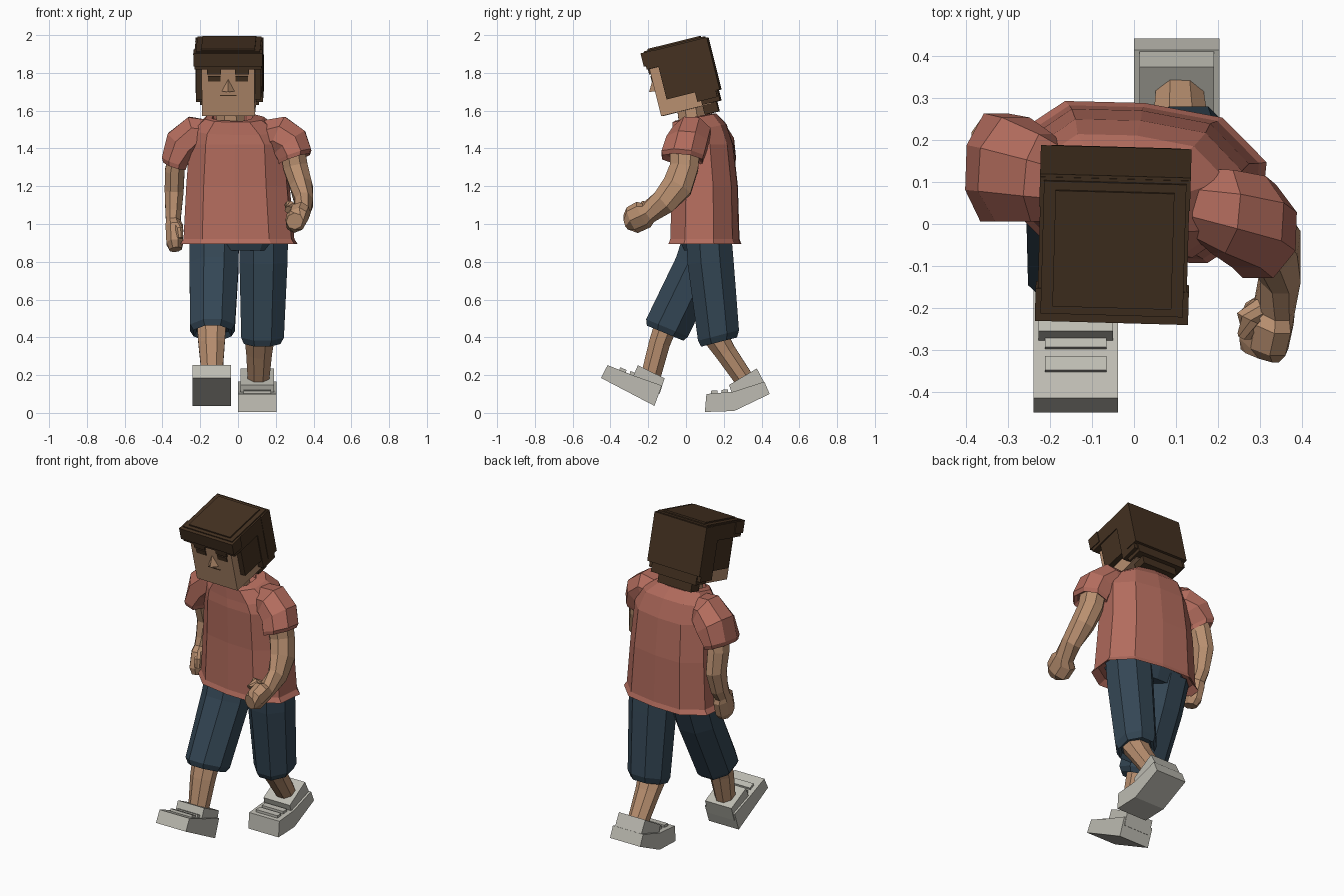
import bpy, bmesh
from math import radians, cos, sin, pi
from mathutils import Vector, Matrix


def material(name, rgb):
    m = bpy.data.materials.new(name)
    m.diffuse_color = (*rgb, 1)
    return m


SKIN = material("skin", (0.48, 0.275, 0.16))
SHIRT = material("coral_shirt", (0.45, 0.15, 0.11))
PANTS = material("navy_shorts", (0.034, 0.062, 0.09))
HAIR = material("dark_brown_hair", (0.058, 0.031, 0.015))
SHOE = material("light_grey_shoes", (0.51, 0.50, 0.445))


def finish(name, bm, mat):
    bmesh.ops.recalc_face_normals(bm, faces=bm.faces)
    me = bpy.data.meshes.new(name)
    bm.to_mesh(me)
    bm.free()
    me.materials.append(mat)
    ob = bpy.data.objects.new(name, me)
    bpy.context.collection.objects.link(ob)
    return ob


OCTAGON = [(cos((i + .5) * pi / 4) / cos(pi / 8), sin((i + .5) * pi / 4) / cos(pi / 8)) for i in range(8)]
BODY = [(1, 0), (.92, .62), (.42, 1), (-.42, 1), (-.92, .62),
        (-1, 0), (-.92, -.62), (-.42, -1), (.42, -1), (.92, -.62)]


def loft(name, mat, rings, section=OCTAGON, yaw=0):
    """Skin rings of (centre, depth radius, width radius, optional direction)."""
    bm = bmesh.new()
    loops = []
    depth = Matrix.Rotation(radians(yaw), 3, 'Z') @ Vector((0, 1, 0))
    for i, r in enumerate(rings):
        a, b = rings[max(i - 1, 0)][0], rings[min(i + 1, len(rings) - 1)][0]
        t = (Vector(r[3]) if len(r) > 3 else Vector(b) - Vector(a)).normalized()
        u = (depth - t * depth.dot(t)).normalized()
        v = t.cross(u)
        loops.append([bm.verts.new(Vector(r[0]) + u * p * r[1] + v * q * r[2]) for p, q in section])
    n = len(section)
    for lo, hi in zip(loops, loops[1:]):
        for i in range(n):
            bm.faces.new((lo[i], lo[(i + 1) % n], hi[(i + 1) % n], hi[i]))
    bm.faces.new(loops[0])
    bm.faces.new(loops[-1])
    return finish(name, bm, mat)


def box(name, mat, x, y, z, matrix):
    bm = bmesh.new()
    bmesh.ops.create_cube(bm, size=1)
    for v in bm.verts:
        p = [r[0] + (c + .5) * (r[1] - r[0]) for r, c in zip((x, y, z), v.co)]
        v.co = matrix @ Vector(p)
    return finish(name, bm, mat)


def prism(name, mat, x0, x1, profile):
    """Extrude a side profile of (y, z) points across x."""
    bm = bmesh.new()
    f = bm.faces.new([bm.verts.new((x0, y, z)) for y, z in profile])
    g = bmesh.ops.extrude_face_region(bm, geom=[f])["geom"]
    bmesh.ops.translate(bm, vec=(x1 - x0, 0, 0), verts=[e for e in g if isinstance(e, bmesh.types.BMVert)])
    return finish(name, bm, mat)


# Shirt body with flared hem and neckline
UP, NECK = (0, 0, 1), (0, -.2, 1)
loft("shirt", SHIRT, [
    ((0, .1, .93), .165, .27, UP), ((.005, .1, .893), .19, .305, UP), ((.005, .1, .92), .18, .287, UP),
    ((0, .1, 1.2), .172, .268, UP), ((0, .085, 1.42), .163, .252, UP),
    ((-.01, .07, 1.50), .145, .225, NECK), ((-.02, .045, 1.562), .118, .15, NECK),
    ((-.03, .035, 1.565), .095, .105, NECK), ((-.03, .035, 1.53), .09, .1, NECK)], BODY, -6)
loft("neck", SKIN, [((-.035, .04, 1.48), .07, .075), ((-.045, .02, 1.64), .07, .075)])

# Sleeves
loft("right_sleeve", SHIRT, [
    ((.14, .05, 1.46), .08, .09, (1, 0, 0)), ((.21, .03, 1.475), .1, .1, (.9, -.1, -.4)),
    ((.275, .005, 1.43), .11, .1, (.6, -.1, -.8)), ((.30, -.018, 1.365), .112, .092, (.3, -.1, -.9)),
    ((.298, -.02, 1.342), .107, .085, (.3, -.1, -.9)), ((.298, -.018, 1.36), .08, .07, (.3, -.1, -.9))])
loft("left_sleeve", SHIRT, [
    ((-.15, .09, 1.46), .08, .09, (-1, 0, 0)), ((-.22, .11, 1.475), .105, .1, (-.9, .1, -.4)),
    ((-.29, .13, 1.42), .125, .1, (-.6, .1, -.8)), ((-.335, .135, 1.335), .13, .07, (-.3, .1, -.9)),
    ((-.335, .135, 1.31), .122, .062, (-.3, .1, -.9)), ((-.33, .135, 1.335), .09, .05, (-.3, .1, -.9))])

# Arms with closed hands
loft("right_arm", SKIN, [
    ((.285, -.005, 1.42), .08, .065), ((.305, -.01, 1.3), .075, .065), ((.335, -.045, 1.2), .08, .06),
    ((.35, -.12, 1.115), .068, .048), ((.335, -.2, 1.06), .055, .045),
    ((.32, -.225, 1.05), .075, .055), ((.31, -.285, 1.02), .072, .052), ((.30, -.315, 1.015), .045, .04)])
loft("right_thumb", SKIN, [
    ((.30, -.2, 1.08), .025, .022), ((.272, -.225, 1.1), .028, .022), ((.268, -.265, 1.075), .02, .02)])
loft("left_arm", SKIN, [
    ((-.32, .14, 1.38), .08, .045), ((-.335, .165, 1.28), .075, .052), ((-.338, .19, 1.17), .07, .05),
    ((-.342, .165, 1.06), .058, .042), ((-.343, .14, 1.01), .048, .038),
    ((-.337, .125, .985), .066, .046), ((-.335, .1, .9), .065, .044), ((-.33, .09, .865), .045, .032)])
loft("left_thumb", SKIN, [
    ((-.325, .09, 1.0), .022, .02), ((-.31, .06, .97), .025, .02), ((-.307, .05, .925), .018, .016)])

# Shorts
loft("shorts_hips", PANTS, [((0, .1, .86), .11, .2), ((0, .1, .95), .15, .25)], BODY, -4)
LEAN = (0, -.38, -.92)
loft("left_shorts_leg", PANTS, [
    ((-.125, .115, .94), .125, .13, (0, -.2, -1)), ((-.127, .06, .78), .12, .13, LEAN),
    ((-.135, -.1, .45), .12, .118, LEAN), ((-.135, -.11, .422), .105, .10, LEAN),
    ((-.135, -.1, .445), .08, .085, LEAN)])
BACK = (0, .25, -.97)
loft("right_shorts_leg", PANTS, [
    ((.135, .12, .94), .12, .13, (0, 0, -1)), ((.135, .13, .8), .122, .127, (0, .1, -1)),
    ((.13, .172, .41), .112, .113, BACK), ((.128, .175, .375), .098, .097, BACK),
    ((.128, .17, .4), .08, .085, BACK)])

# Shins
loft("left_shin", SKIN, [((-.14, -.1, .48), .062, .078), ((-.14, -.14, .37), .056, .07),
                         ((-.137, -.19, .18), .052, .053)])
loft("right_shin", SKIN, [((.115, .14, .43), .068, .082), ((.112, .21, .32), .056, .068),
                          ((.108, .32, .16), .05, .055)])

# Shoes: body, ankle collar and lace bars
prism("left_shoe", SHOE, -.24, -.038, [(-.45, .185), (-.415, .253), (-.27, .195), (-.128, .145), (-.167, .037)])
prism("left_shoe_collar", SHOE, -.228, -.05, [(-.255, .252), (-.113, .183), (-.14, .1), (-.29, .17)])
prism("right_shoe", SHOE, 0, .204, [(.10, .005), (.255, .01), (.443, .1), (.415, .165), (.25, .112), (.108, .1)])
prism("right_shoe_collar", SHOE, .013, .191, [(.228, .148), (.375, .235), (.425, .14), (.25, .08)])
for i, (y, z) in enumerate([(-.335, .222), (-.28, .202)]):
    prism(f"left_lace_{i}", SHOE, -.212, -.066, [(y - .02, z), (y - .014, z + .02), (y + .02, z + .005), (y + .014, z - .015)])
for i, (y, z) in enumerate([(.15, .1), (.205, .105)]):
    prism(f"right_lace_{i}", SHOE, .03, .175, [(y - .018, z - .005), (y - .018, z + .017), (y + .018, z + .019), (y + .018, z)])

# Head, tipped forward
H = (Matrix.Translation((-.048, -.02, 1.78)) @ Matrix.Rotation(radians(-1.6), 4, 'Z')
     @ Matrix.Rotation(radians(14), 4, 'X'))
box("head", SKIN, (-.14, .14), (-.155, .12), (-.177, .15), H)

# Hair: cap, stepped crown, fringe, nape layers
for name, w, y, z in [
        ("hair_cap", .178, (-.168, .174), (.08, .17)), ("hair_crown_lower", .17, (-.16, .166), (.16, .178)),
        ("hair_crown_upper", .142, (-.14, .145), (.17, .186)), ("hair_fringe", .183, (-.18, -.1), (.1, .172)),
        ("hair_back", .18, (.1, .181), (-.115, .168)), ("hair_nape_upper", .155, (.07, .168), (-.172, -.1)),
        ("hair_nape_lower", .115, (.07, .146), (-.225, -.16))]:
    box(name, HAIR, (-w, w), y, z, H)
for s, side in ((-1, "left"), (1, "right")):
    box(side + "_hair_side", HAIR, sorted((s * .135, s * .172)), (-.105, .11), (-.098, .12), H)
    box(side + "_hair_lock", HAIR, sorted((s * .13, s * .177)), (.05, .16), (-.15, .1), H)
    # Brows and eyes
    box(side + "_brow", HAIR, sorted((s * .038, s * .112)), (-.164, -.15), (.052, .08), H)
    box(side + "_eye", HAIR, sorted((s * .04, s * .106)), (-.160, -.15), (.014, .042), H)
box("mouth", HAIR, (-.043, .043), (-.157, -.15), (-.067, -.062), H)

# Nose wedge
bm = bmesh.new()
v = [bm.verts.new(H @ Vector(p)) for p in
     ((-.035, -.154, -.042), (.035, -.154, -.042), (0, -.154, .026), (0, -.19, -.036))]
for a, b, c in ((0, 1, 3), (1, 2, 3), (2, 0, 3), (0, 2, 1)):
    bm.faces.new((v[a], v[b], v[c]))
finish("nose", bm, SKIN)
